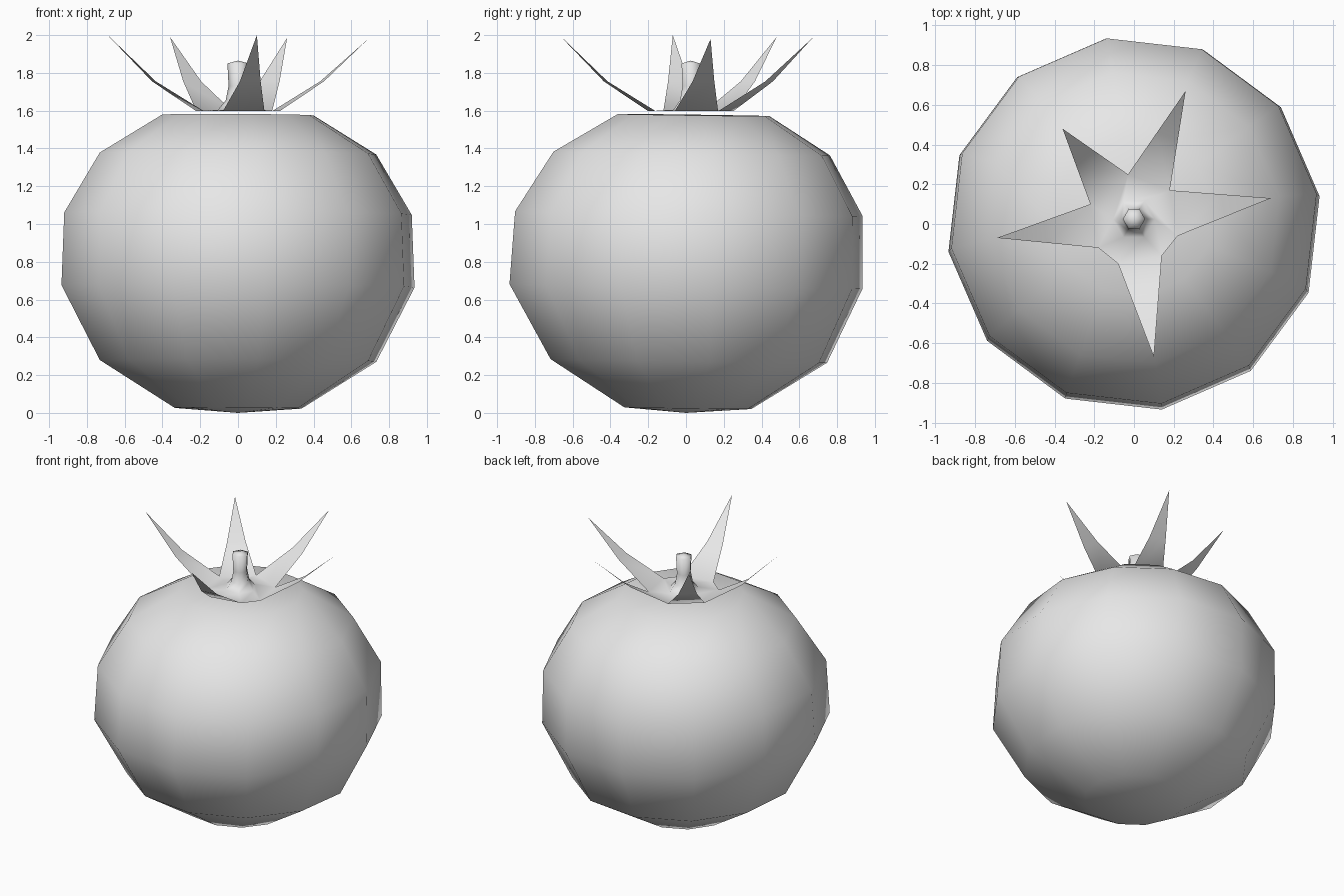
import bpy, bmesh
from math import sin, cos, radians
from mathutils import Vector

cube = bpy.data.objects.get("Cube")
if cube:
    bpy.data.objects.remove(cube, do_unlink=True)

grey = bpy.data.materials.new("plain_grey")
grey.use_nodes = True
grey.diffuse_color = (0.8, 0.8, 0.8, 1)
grey.node_tree.nodes["Principled BSDF"].inputs["Base Color"].default_value = (0.8, 0.8, 0.8, 1)


def finish(bm, name):
    """Turn a bmesh into a smooth-shaded object."""
    for f in bm.faces:
        f.smooth = True
    mesh = bpy.data.meshes.new(name)
    bm.to_mesh(mesh)
    bm.free()
    mesh.materials.append(grey)
    obj = bpy.data.objects.new(name, mesh)
    bpy.context.collection.objects.link(obj)
    return obj


def ring(bm, radius, z, angles, centre=(0, 0), tilt=(0, 0)):
    verts = []
    for a in angles:
        x, y = radius * cos(radians(a)), radius * sin(radians(a))
        verts.append(bm.verts.new((x + centre[0], y + centre[1],
                                   z + tilt[0] * x + tilt[1] * y)))
    return verts


def bridge(bm, lower, upper):
    n = len(lower)
    for i in range(n):
        j = (i + 1) % n
        bm.faces.new((lower[i], lower[j], upper[j], upper[i]))


def fan(bm, loop, tip):
    for i, v in enumerate(loop):
        bm.faces.new((v, loop[(i + 1) % len(loop)], tip))


# Fruit: twelve-sided rings, leaning very slightly backwards
bm = bmesh.new()
angles = [8.5 + 30 * i for i in range(12)]
profile = [(0.34, 0.025, 0.01), (0.74, 0.275, 0.015), (0.945, 0.67, 0.0),
           (0.93, 1.055, 0.015), (0.74, 1.373, 0.03), (0.405, 1.577, 0.04)]
rings = [ring(bm, r, z, angles, (0, dy), (-0.005, -0.014)) for r, z, dy in profile]
for low, high in zip(rings, rings[1:]):
    bridge(bm, low, high)
fan(bm, rings[0][::-1], bm.verts.new((0, 0, 0)))
fan(bm, rings[-1], bm.verts.new((0, 0.03, 1.55)))
finish(bm, "fruit")

# Stem: six-sided, flaring at the foot
bm = bmesh.new()
hexagon = [60 * i for i in range(6)]
stem_profile = [(0.105, 1.605), (0.065, 1.655), (0.05, 1.73), (0.056, 1.85)]
stem = [ring(bm, r, z, hexagon, (0, 0.025)) for r, z in stem_profile]
for low, high in zip(stem, stem[1:]):
    bridge(bm, low, high)
fan(bm, stem[-1], bm.verts.new((0, 0.025, 1.865)))

# Leaf collar: uneven ring around the foot, listed clockwise from the back
collar = [bm.verts.new((x, y, 1.597)) for x, y in (
    (-0.03, 0.25), (0.18, 0.17), (0.22, -0.06), (0.14, -0.16),
    (-0.08, -0.20), (-0.18, -0.12), (-0.22, 0.10))]
foot = [stem[0][i] for i in (2, 1, 0, 5, 4, 3, 3)]
for i in range(7):
    j = (i + 1) % 7
    corners = [collar[j], collar[i], foot[i]]
    if foot[j] is not foot[i]:
        corners.append(foot[j])
    bm.faces.new(corners)

# Pointed leaves: each grows from one collar edge and bends up once
leaves = {0: (0.26, 0.67, 1.985), 1: (0.69, 0.13, 1.98), 3: (0.10, -0.67, 2.0),
          5: (-0.69, -0.07, 2.0), 6: (-0.36, 0.48, 1.99)}
for i, point in leaves.items():
    a, b = collar[i], collar[(i + 1) % 7]
    tip = bm.verts.new(point)
    middle = []
    for base in (a, b):
        p = base.co.lerp(Vector(point), 0.5)
        p.z = 1.755
        middle.append(bm.verts.new(p))
    bm.faces.new((b, middle[1], middle[0], a))
    bm.faces.new((middle[1], tip, middle[0]))
finish(bm, "stem_and_leaves")
